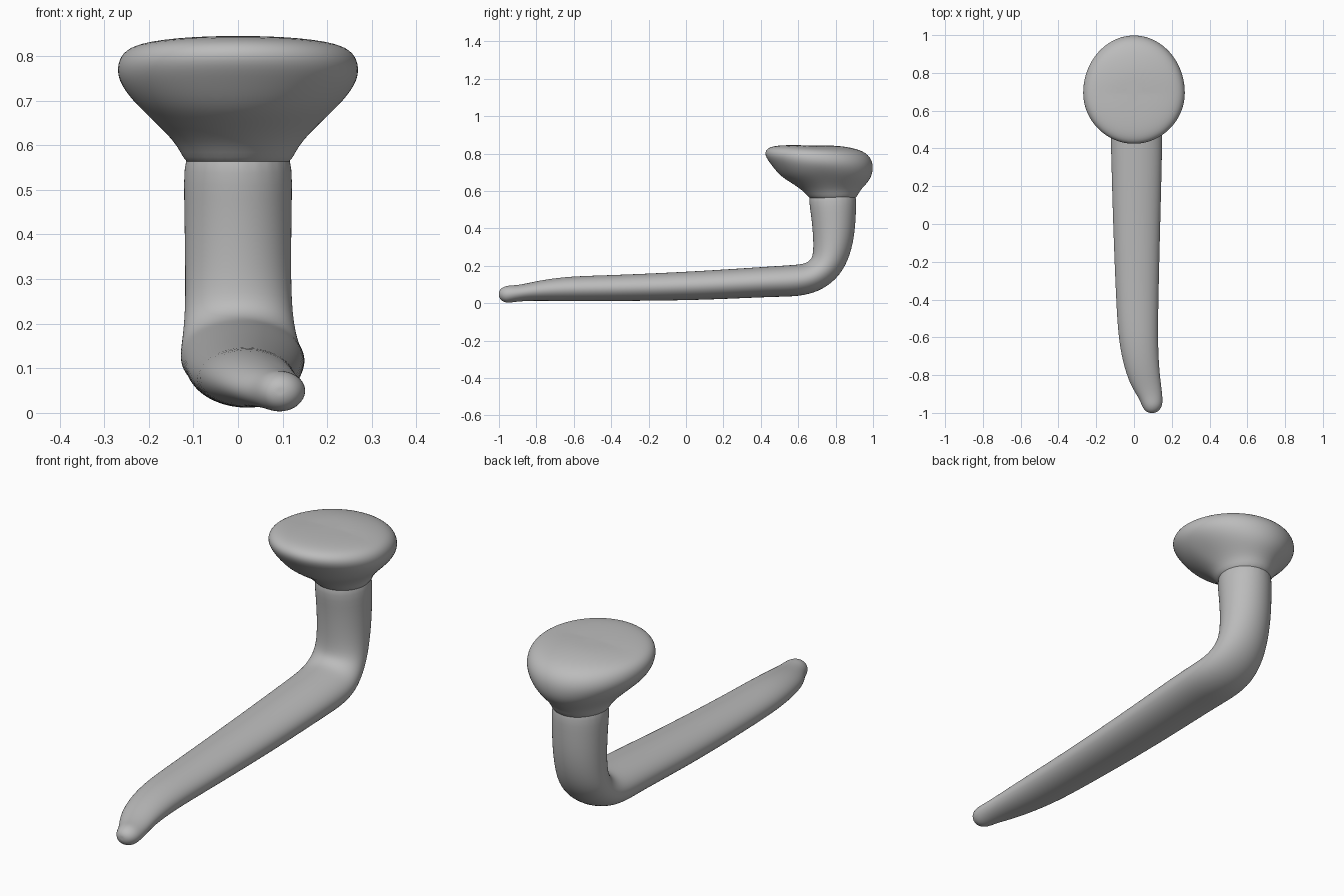
import bpy, bmesh, math
from mathutils import Vector

cube = bpy.data.objects.get("Cube")
if cube:
    bpy.data.objects.remove(cube)

grey = bpy.data.materials.new("iron grey")
grey.use_nodes = True
colour = (0.5, 0.5, 0.5, 1)
grey.diffuse_color = colour
grey.node_tree.nodes["Principled BSDF"].inputs["Base Color"].default_value = colour

SIDES = 24


def loft(name, stations):
    """Skin rings; each station is front (y, z), back (y, z), middle (y, z), x centre, half width."""
    bm = bmesh.new()
    rings = []
    for front, back, mid, cx, half in stations:
        m, f, b = (Vector((cx, *p)) for p in (mid, front, back))
        ring = []
        for i in range(SIDES):
            a = math.tau * i / SIDES
            c = math.cos(a)
            p = m + ((f - m) if c > 0 else (b - m)) * abs(c)
            p.x += half * math.sin(a)
            ring.append(bm.verts.new(p))
        rings.append(ring)
    for lower, upper in zip(rings, rings[1:]):
        for i in range(SIDES):
            j = (i + 1) % SIDES
            bm.faces.new((lower[i], lower[j], upper[j], upper[i]))
    for ring in (rings[0], rings[-1]):
        centre = sum((v.co for v in ring), Vector()) / SIDES
        hub = bm.verts.new(centre)
        for i in range(SIDES):
            bm.faces.new((ring[i], ring[(i + 1) % SIDES], hub))
    bmesh.ops.recalc_face_normals(bm, faces=bm.faces)
    mesh = bpy.data.meshes.new(name)
    bm.to_mesh(mesh)
    bm.free()
    mesh.materials.append(grey)
    mesh.shade_smooth()
    obj = bpy.data.objects.new(name, mesh)
    bpy.context.collection.objects.link(obj)
    sub = obj.modifiers.new("smooth", 'SUBSURF')
    sub.levels = sub.render_levels = 2
    return obj


# Bent shaft: inner edge (y, z), outer edge (y, z), x centre, half width
shaft = [
    ((-1.0, .062), (-1.0, .035), .095, .015),
    ((-.99, .08), (-.99, .014), .095, .038),
    ((-.96, .095), (-.96, 0), .096, .055),
    ((-.92, .095), (-.92, .006), .088, .064),
    ((-.86, .104), (-.86, .012), .065, .08),
    ((-.77, .125), (-.77, .013), .042, .092),
    ((-.62, .145), (-.62, .011), .022, .105),
    ((-.4, .15), (-.4, .011), .017, .113),
    ((0, .168), (0, .014), .014, .126),
    ((.3, .187), (.3, .026), .014, .134),
    ((.48, .199), (.48, .034), .013, .138),
    ((.59, .206), (.60, .035), .01, .14),
    ((.635, .212), (.71, .06), .006, .136),
    ((.665, .23), (.805, .125), .003, .127),
    ((.68, .26), (.87, .225), .001, .12),
    ((.68, .35), (.903, .36), 0, .12),
    ((.668, .48), (.91, .49), 0, .122),
    ((.645, .60), (.915, .62), 0, .124),
]
loft("bent_shaft", [(i, o, ((i[0] + o[0]) / 2, (i[1] + o[1]) / 2), x, w)
                    for i, o, x, w in shaft])

# Flared head: front, back, middle (y, z), half width
head = [
    ((.66, .55), (.912, .55), (.78, .55), .12),
    ((.635, .595), (.925, .598), (.77, .595), .13),
    ((.56, .645), (.975, .645), (.74, .655), .19),
    ((.50, .68), (.998, .685), (.72, .70), .238),
    ((.45, .745), (1.004, .73), (.70, .745), .272),
    ((.417, .79), (.995, .768), (.69, .785), .274),
    ((.425, .826), (.97, .80), (.69, .814), .256),
    ((.47, .843), (.92, .825), (.69, .829), .215),
    ((.56, .846), (.82, .843), (.69, .84), .12),
]
loft("flared_head", [(f, b, m, 0, w) for f, b, m, w in head])
